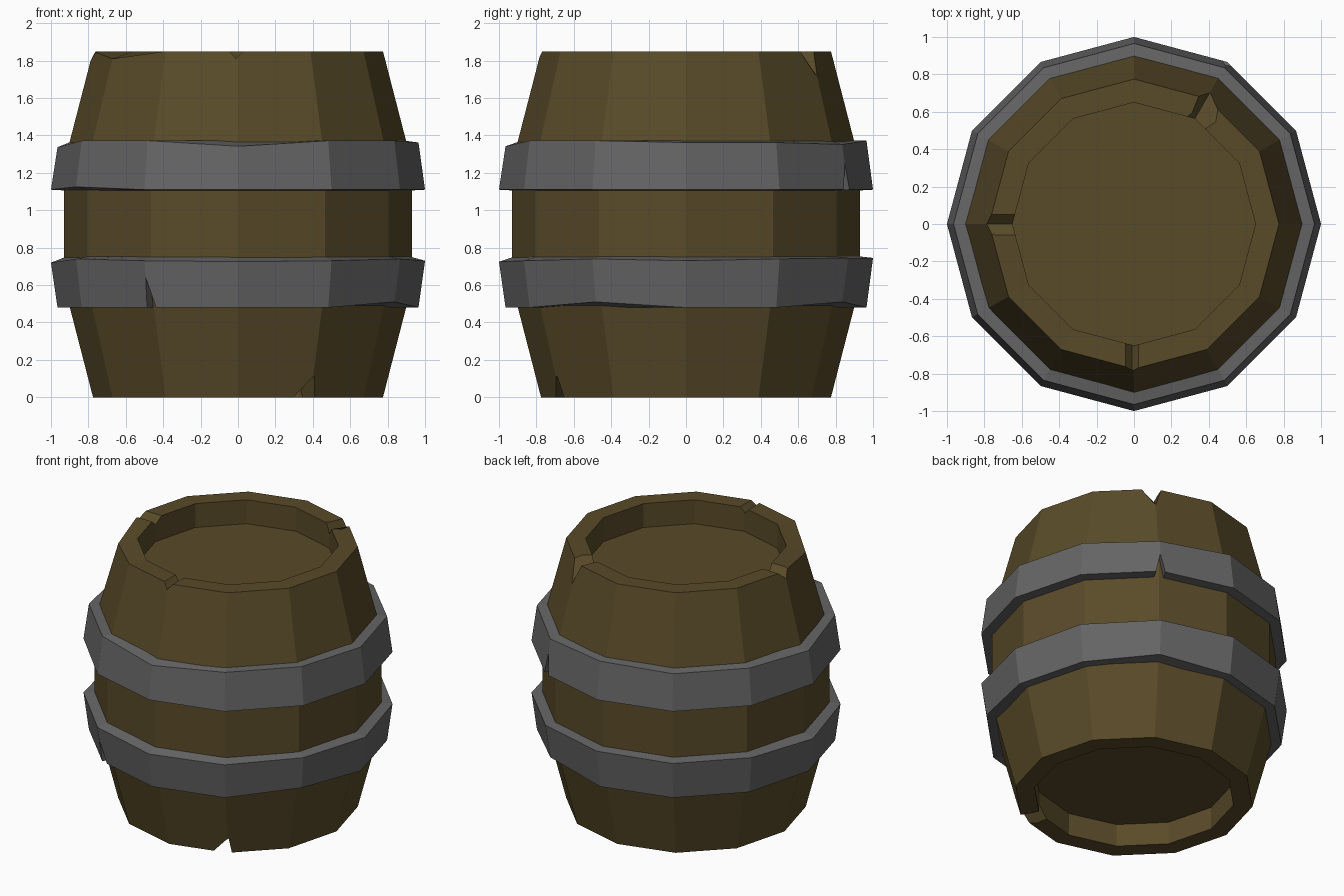
import bpy, bmesh
from math import cos, sin, radians
from mathutils import Matrix, Vector

if "Cube" in bpy.data.objects:
    bpy.data.objects.remove(bpy.data.objects["Cube"])

N = 12


def material(name, rgb):
    m = bpy.data.materials.new(name)
    m.diffuse_color = (*rgb, 1)
    m.use_nodes = True
    m.node_tree.nodes["Principled BSDF"].inputs["Base Color"].default_value = m.diffuse_color
    return m


def make_object(name, bm, mat=None):
    bmesh.ops.recalc_face_normals(bm, faces=bm.faces)
    me = bpy.data.meshes.new(name)
    bm.to_mesh(me)
    bm.free()
    ob = bpy.data.objects.new(name, me)
    bpy.context.collection.objects.link(ob)
    if mat:
        me.materials.append(mat)
    return ob


def lathe(name, profile, mat, closed=False, dents=None):
    """Revolve (r, z) points in 12 steps; dents maps (point, side) to a z offset."""
    dents = dents or {}
    bm = bmesh.new()
    rings = []
    for p, (r, z) in enumerate(profile):
        rings.append([bm.verts.new((r * cos(radians(30 * i)), r * sin(radians(30 * i)),
                                    z + dents.get((p, i), 0))) for i in range(N)])
    pairs = list(zip(rings, rings[1:] + rings[:1]))
    for a, b in pairs if closed else pairs[:-1]:
        for i in range(N):
            j = (i + 1) % N
            bm.faces.new((a[i], a[j], b[j], b[i]))
    if not closed:
        bm.faces.new(rings[0])
        bm.faces.new(rings[-1])
    return make_object(name, bm, mat)


def notch(target, angle, r0, r1, left, right, base, apex0, apex1, shift=0):
    """Cut a triangular nick, from radius r0 to r1, with its open side at base."""
    out = 0.1 if base > apex0 else -0.1
    bm = bmesh.new()
    ends = []
    for r, apex in ((r0, apex0), (r1, apex1)):
        k = (base + out - apex) / (base - apex)
        ends.append([bm.verts.new(v) for v in (
            (r, shift, apex),
            (r, shift + (right - shift) * k, base + out),
            (r, shift + (left - shift) * k, base + out))])
    a, b = ends
    bm.faces.new(a)
    bm.faces.new(b)
    for i in range(3):
        j = (i + 1) % 3
        bm.faces.new((a[i], a[j], b[j], b[i]))
    bm.transform(Matrix.Rotation(radians(angle), 4, 'Z'))
    cutter = make_object("nick_cutter", bm)
    mod = target.modifiers.new("nick", 'BOOLEAN')
    mod.operation, mod.solver, mod.object = 'DIFFERENCE', 'EXACT', cutter
    bpy.context.view_layer.objects.active = target
    bpy.ops.object.modifier_apply(modifier=mod.name)
    bpy.data.objects.remove(cutter)


wood = material("wood", (0.10, 0.07, 0.022))
iron = material("iron", (0.13, 0.13, 0.13))

# Wooden body with recessed lids at both ends
body = lathe("barrel_body", [(0.65, 0.16), (0.65, 0), (0.775, 0), (0.93, 0.6), (0.93, 1.25),
                             (0.775, 1.85), (0.65, 1.85), (0.65, 1.68)], wood,
             dents={(5, 7): -0.04})

# Iron hoops with slightly uneven edges
low_z = [-.02, -.01, -.005, -.005, -.01, -.01, -.03, -.01, -.02, -.025, -.02, -.01]
lower = {(1, i): d for i, d in enumerate(low_z)}
lower.update({(0, 11): 0.03, (0, 2): 0.03})
lower_hoop = lathe("lower_hoop", [(0.965, 0.48), (1.0, 0.75), (0.91, 0.755), (0.87, 0.48)],
                   iron, True, lower)

top_z = [-.01, -.01, -.02, 0, -.01, -.01, -.035, 0, 0, -.03, 0, 0]
upper = {(1, i): d for i, d in enumerate(top_z)}
upper[(0, 7)] = 0.015
upper_hoop = lathe("upper_hoop", [(1.0, 1.11), (0.965, 1.372), (0.87, 1.375), (0.91, 1.105)],
                   iron, True, upper)

# Nicks in the rims
notch(body, 180, 0.6, 0.82, -0.05, 0.06, 1.85, 1.80, 1.80)
notch(body, 270, 0.6, 0.82, -0.045, 0.025, 1.85, 1.81, 1.81, -0.01)
notch(body, 60, 0.6, 0.82, -0.06, 0.05, 1.85, 1.80, 1.71)
notch(body, 300, 0.6, 0.82, -0.07, 0.03, 0, 0.06, 0.12, 0.01)

# Nicks in the hoops
notch(lower_hoop, 240, 0.8, 1.1, -0.005, 0.045, 0.48, 0.64, 0.64)
notch(upper_hoop, 60, 0.8, 1.1, -0.03, 0.03, 1.11, 1.25, 1.25)
